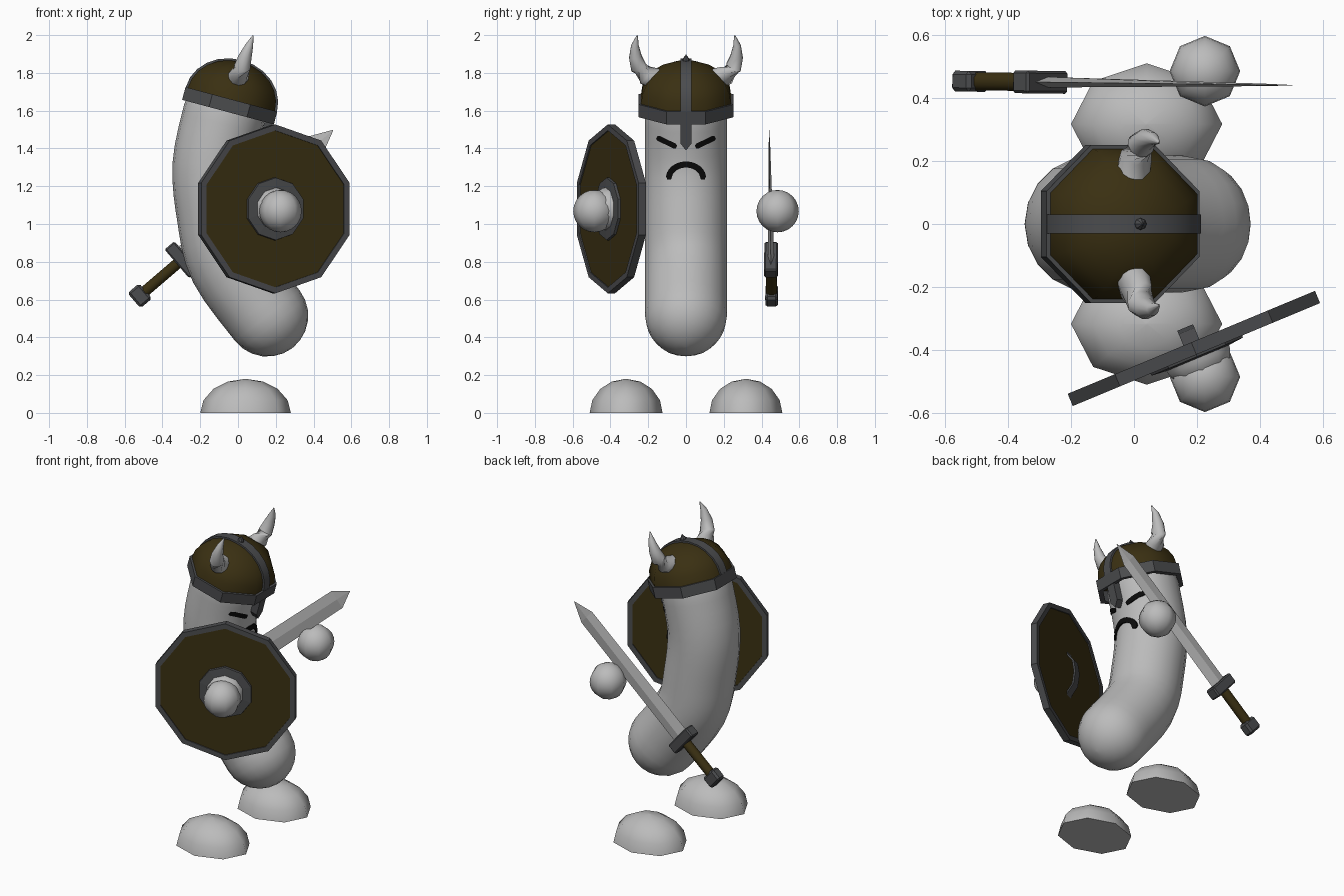
import bpy, bmesh, math
from mathutils import Vector, Matrix

if "Cube" in bpy.data.objects:
    bpy.data.objects.remove(bpy.data.objects["Cube"])


def material(name, rgb):
    m = bpy.data.materials.new(name)
    m.diffuse_color = (*rgb, 1)
    m.use_nodes = True
    m.node_tree.nodes["Principled BSDF"].inputs["Base Color"].default_value = m.diffuse_color
    return m


LIGHT = material("light_grey", (0.5, 0.5, 0.5))
IRON = material("dark_iron", (0.07, 0.072, 0.076))
BROWN = material("dark_brown", (0.042, 0.029, 0.006))
BLACK = material("black", (0.003, 0.003, 0.003))


def finish(name, bm, mat, matrix=None, smooth=None):
    bmesh.ops.remove_doubles(bm, verts=bm.verts, dist=1e-5)
    bmesh.ops.recalc_face_normals(bm, faces=bm.faces)
    me = bpy.data.meshes.new(name)
    bm.to_mesh(me)
    bm.free()
    ob = bpy.data.objects.new(name, me)
    bpy.context.collection.objects.link(ob)
    me.materials.append(mat)
    if matrix:
        ob.matrix_world = matrix
    if smooth:
        bpy.ops.object.select_all(action='DESELECT')
        ob.select_set(True)
        bpy.context.view_layer.objects.active = ob
        bpy.ops.object.shade_smooth_by_angle(angle=math.radians(smooth))
    return ob


def loft(name, rings, mat, matrix=None, smooth=None, caps=True, loop=False):
    """Skin a list of equally long closed rings."""
    bm = bmesh.new()
    vs = [[bm.verts.new(p) for p in r] for r in rings]
    n = len(vs[0])
    for a, b in zip(vs, vs[1:] + vs[:1] if loop else vs[1:]):
        for i in range(n):
            j = (i + 1) % n
            bm.faces.new((a[i], a[j], b[j], b[i]))
    if caps and not loop:
        bm.faces.new(vs[0])
        bm.faces.new(vs[-1])
    return finish(name, bm, mat, matrix, smooth)


def circle(r, z, n, phase=0.0):
    return [(r * math.cos(phase + math.tau * i / n),
             r * math.sin(phase + math.tau * i / n), z) for i in range(n)]


def lathe(name, profile, n, mat, matrix=None, phase=0.0, **kw):
    return loft(name, [circle(r, z, n, phase) for r, z in profile], mat, matrix, **kw)


def sweep(name, pts, mat, n, smooth=60):
    """Round tube through (centre, radius) points lying in planes near a side axis."""
    rings = []
    for i, (p, r) in enumerate(pts):
        t = (pts[min(i + 1, len(pts) - 1)][0] - pts[max(i - 1, 0)][0]).normalized()
        u = t.cross(Vector((0, 1, 0)) if abs(t.y) < 0.8 else Vector((1, 0, 0))).normalized()
        v = t.cross(u)
        rings.append([p + r * (math.cos(a) * u + math.sin(a) * v)
                      for a in (math.tau * k / n for k in range(n))])
    return loft(name, rings, mat, smooth=smooth)


def box(name, size, mat, matrix, bevel=0.0):
    bm = bmesh.new()
    bmesh.ops.create_cube(bm, size=1, matrix=Matrix.Diagonal((*size, 1)))
    if bevel:
        bmesh.ops.bevel(bm, geom=bm.edges[:], offset=bevel, segments=1, affect='EDGES')
    return finish(name, bm, mat, matrix)


def prism(name, outline, x0, x1, mat, matrix):
    """Outline in the yz plane, extruded along x."""
    return loft(name, [[(x, y, z) for y, z in outline] for x in (x0, x1)], mat, matrix)


# Curved body with rounded ends
R = 0.217
knots = [Vector(p) for p in ((0.155, 0, 0.515), (-0.045, 0, 0.79), (-0.106, 0, 1.04),
                             (-0.13, 0, 1.31), (-0.075, 0, 1.58))]


def spline(i, t):
    p0, p1, p2 = knots[max(i - 1, 0)], knots[i], knots[i + 1]
    p3 = knots[min(i + 2, len(knots) - 1)]
    return 0.5 * (2 * p1 + (p2 - p0) * t + (2 * p0 - 5 * p1 + 4 * p2 - p3) * t * t
                  + (3 * p1 - p0 - 3 * p2 + p3) * t ** 3)


axis = [spline(i, k / 4) for i in range(4) for k in range(4)] + [knots[-1]]
d0, d1 = (axis[0] - axis[1]).normalized(), (axis[-1] - axis[-2]).normalized()
angles = [math.radians(a) for a in (15, 30, 45, 60, 75, 88)]
path = [(axis[0] + d0 * R * math.sin(a), R * math.cos(a)) for a in reversed(angles)]
path += [(p, R) for p in axis]
path += [(axis[-1] + d1 * R * math.sin(a), R * math.cos(a)) for a in angles]
sweep("body", path, LIGHT, 20)


# Face: thin strips laid over the front of the body
def on_body(y, z, lift=0.007):
    for a, b in zip(axis, axis[1:]):
        if a.z <= z <= b.z:
            cx = a.x + (b.x - a.x) * (z - a.z) / (b.z - a.z)
            return Vector((cx + math.sqrt(R * R - y * y) + lift, y, z))


def face_strip(name, pts, w):
    rings = []
    for i, (y, z) in enumerate(pts):
        a, b = pts[max(i - 1, 0)], pts[min(i + 1, len(pts) - 1)]
        t = Vector((b[0] - a[0], b[1] - a[1])).normalized()
        h = w * (0.6 if i in (0, len(pts) - 1) else 1)
        l, r = (y - t.y * h, z + t.x * h), (y + t.y * h, z - t.x * h)
        rings.append([on_body(*l), on_body(*r), on_body(*r, -0.002), on_body(*l, -0.002)])
    loft(name, rings, BLACK)


for side, label in ((-1, "right"), (1, "left")):
    face_strip(label + "_eye", [(side * (0.05 + 0.105 * t), 1.408 + 0.05 * t)
                                for t in (0, 0.1, 0.3, 0.5, 0.7, 0.9, 1)], 0.014)
arc = [math.radians(-8 + 196 * k / 16) for k in range(17)]
face_strip("mouth", [(0.09 * math.cos(a), 1.245 + 0.07 * math.sin(a)) for a in arc], 0.016)

# Helmet, tilted forward, with eight sides
H = Matrix.Translation((-0.035, 0, 1.66)) @ Matrix.Rotation(math.radians(15), 4, 'Y')
P8 = math.pi / 8
lats = [math.radians(a) for a in (0, 15, 30, 45, 60, 75, 89)]
lathe("helmet_dome", [(0.258 * math.cos(a), 0.205 * math.sin(a)) for a in lats], 8, BROWN, H,
      P8, smooth=50)
lathe("helmet_band", [(0.24, -0.07), (0.272, -0.07), (0.272, 0.0), (0.24, 0.0)], 8, IRON, H,
      P8, loop=True)
ridge = []
for k in range(13):
    a = math.pi * k / 12
    ridge.append([((0.238 + e) * math.cos(a), y, (0.203 + e) * math.sin(a))
                  for y, e in ((-0.03, -0.015), (-0.03, 0.012), (0.03, 0.012), (0.03, -0.015))])
loft("helmet_ridge", ridge, IRON, H, smooth=30)
lathe("helmet_spike", [(0.02, 0.2), (0.018, 0.222), (0.001, 0.245)], 8, IRON, H)
prism("nose_guard", [(-0.03, -0.02), (0.03, -0.02), (0.03, -0.175), (0, -0.215), (-0.03, -0.175)],
      0.2, 0.245, IRON, H)

# Mirrored horns, hands and feet
for s, label in ((-1, "right"), (1, "left")):
    horn = [(-0.005, 0.16, 1.77, 0.056), (0.008, 0.215, 1.788, 0.052), (0.022, 0.252, 1.83, 0.044),
            (0.038, 0.268, 1.885, 0.035), (0.06, 0.27, 1.945, 0.021), (0.08, 0.258, 1.998, 0.003)]
    sweep(label + "_horn", [(Vector((x, s * y, z)), r) for x, y, z, r in horn], LIGHT, 10)

    bm = bmesh.new()
    bmesh.ops.create_uvsphere(bm, u_segments=8, v_segments=12, radius=0.112)
    finish(label + "_hand", bm, LIGHT, Matrix.Translation((0.225, s * 0.485, 1.068)), 60)

    foot = [(math.cos(math.radians(a)), math.sin(math.radians(a))) for a in (0, 22, 45, 67, 89)]
    lathe(label + "_foot", foot, 8, LIGHT, Matrix.Translation((0.04, s * 0.317, 0))
          @ Matrix.Diagonal((0.24, 0.193, 0.18, 1)), smooth=60)

# Ten-sided shield: local z is the outward normal, local y is up
S = (Matrix.Translation((0.19, -0.395, 1.08)) @ Matrix.Rotation(math.radians(22.6), 4, 'Z')
     @ Matrix.Rotation(math.pi / 2, 4, 'X'))
P10 = math.pi / 2
lathe("shield_board", [(0.425, -0.014), (0.425, 0.014)], 10, BROWN, S, P10)
lathe("shield_rim", [(0.415, -0.021), (0.447, -0.021), (0.447, 0.021), (0.415, 0.021)], 10, IRON,
      S, P10, loop=True)
lathe("shield_boss_ring", [(0.168, 0.01), (0.165, 0.028), (0.1, 0.034)], 10, IRON, S, P10)
lathe("shield_boss", [(0.115 * math.cos(a), 0.02 + 0.1 * math.sin(a)) for a in lats], 10, LIGHT,
      S, P10, smooth=60)
strap = [(-0.16, -0.01), (-0.13, -0.022), (-0.08, -0.06), (0, -0.072), (0.08, -0.06),
         (0.13, -0.022), (0.16, -0.01)]
loft("shield_strap", [[(-0.027, y, z), (0.027, y, z), (0.027, y, z + 0.012), (-0.027, y, z + 0.012)]
                      for y, z in strap], IRON, S)

# Sword: local x runs from pommel to tip, local z across the blade
W = (Matrix.Translation((-0.52, 0.453, 0.62)) @ Matrix.Rotation(math.radians(-0.7), 4, 'Z')
     @ Matrix.Rotation(math.radians(-40.6), 4, 'Y'))
box("sword_pommel", (0.08, 0.066, 0.105), IRON, W, 0.012)
box("sword_guard", (0.068, 0.072, 0.2), IRON, W @ Matrix.Translation((0.293, 0, 0)), 0.008)
lathe("sword_grip", [(0.031, 0.03), (0.031, 0.28)], 8, BROWN,
      W @ Matrix.Rotation(math.pi / 2, 4, 'Y'), P8, smooth=50)
loft("sword_blade", [[(x, -t, 0), (x, 0, -w), (x, t, 0), (x, 0, w)] for x, t, w in
                     ((0.3, 0.017, 0.064), (1.226, 0.004, 0.06), (1.347, 0.0006, 0.002))], LIGHT, W)
